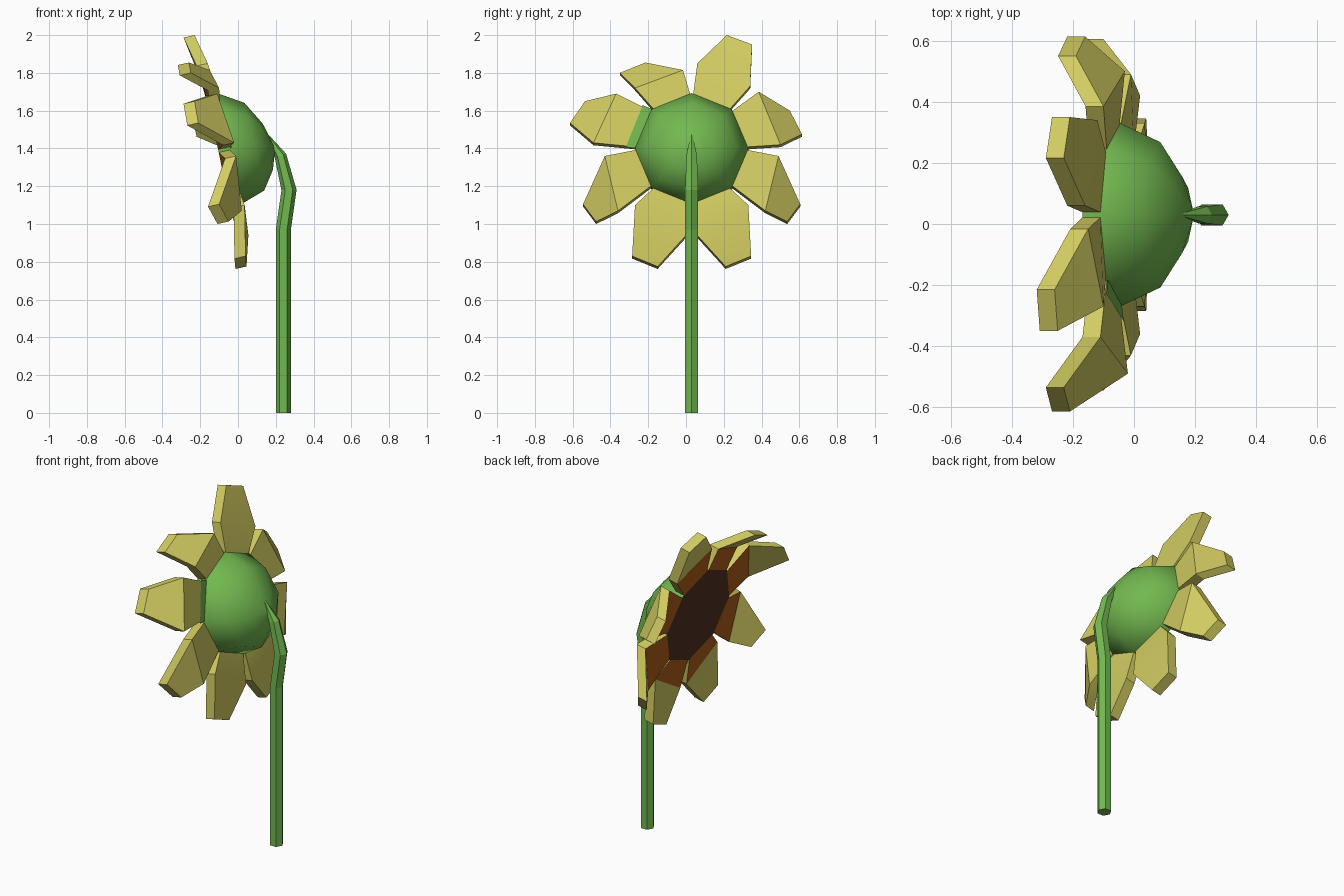
import bpy, bmesh, math
from mathutils import Vector

if "Cube" in bpy.data.objects:
    bpy.data.objects.remove(bpy.data.objects["Cube"])


def material(name, rgb):
    m = bpy.data.materials.new(name)
    m.diffuse_color = (*rgb, 1)
    m.use_nodes = True
    m.node_tree.nodes["Principled BSDF"].inputs["Base Color"].default_value = m.diffuse_color
    return m


GREEN = material("green", (0.17, 0.48, 0.08))
YELLOW = material("yellow", (0.64, 0.60, 0.12))
ORANGE = material("orange", (0.42, 0.11, 0.01))
BROWN = material("brown", (0.08, 0.03, 0.015))


def make(name, verts, faces, mats, slots=None, smooth=None):
    me = bpy.data.meshes.new(name)
    me.from_pydata([tuple(v) for v in verts], [], faces)
    for m in mats:
        me.materials.append(m)
    if slots:
        for p, s in zip(me.polygons, slots):
            p.material_index = s
    bm = bmesh.new()
    bm.from_mesh(me)
    bmesh.ops.recalc_face_normals(bm, faces=bm.faces)
    bm.to_mesh(me)
    bm.free()
    ob = bpy.data.objects.new(name, me)
    bpy.context.collection.objects.link(ob)
    if smooth:
        bpy.ops.object.select_all(action='DESELECT')
        ob.select_set(True)
        bpy.context.view_layer.objects.active = ob
        bpy.ops.object.shade_smooth_by_angle(angle=math.radians(smooth))
    return ob


def bridge(rings, n):
    return [(r * n + i, r * n + (i + 1) % n, (r + 1) * n + (i + 1) % n, (r + 1) * n + i)
            for r in range(rings - 1) for i in range(n)]


# Tilted frame of the flower head: axis points out of the back
C = Vector((-0.045, 0.03, 1.40))
AXIS = Vector((0.976, 0, 0.219))
UP = Vector((-0.219, 0, 0.976))
SIDE = Vector((0, 1, 0))
THICK = -0.06 * AXIS


def octagon(h, r, drop=0):
    return [C + AXIS * h - UP * drop
            + r * (SIDE * math.cos(j * math.pi / 4) + UP * math.sin(j * math.pi / 4))
            for j in range(8)]


# Domed green back of the head
profile = [(-0.06, 0.30, 0), (0, 0.30, 0), (0.13, 0.238, 0.02),
           (0.20, 0.125, 0.035), (0.235, 0.004, 0.05)]
dome = [v for p in profile for v in octagon(*p)]
make("flower_head", dome, bridge(5, 8) + [tuple(range(32, 40))], [GREEN], smooth=50)

# Dark seed disc on the front
make("seed_disc", octagon(-0.06, 0.30), [tuple(range(8))], [BROWN])

# Petals: shoulder, tip, tip, shoulder points of the back face
petals = [
    [(-.03, .50, 1.42), (-.16, .614, 1.475), (-.19, .55, 1.60), (-.10, .385, 1.70)],
    [(-.12, .34, 1.73), (-.21, .35, 1.95), (-.23, .216, 2.0), (-.16, .06, 1.85)],
    [(-.15, -.016, 1.815), (-.26, -.215, 1.855), (-.25, -.35, 1.80), (-.10, -.27, 1.72)],
    [(-.11, -.37, 1.69), (-.23, -.535, 1.65), (-.21, -.614, 1.535), (-.02, -.49, 1.43)],
    [(-.01, -.43, 1.36), (-.10, -.545, 1.105), (-.05, -.476, 1.013), (.02, -.36, 1.07)],
    [(.035, -.27, 1.10), (.04, -.285, .83), (.045, -.15, .775), (.055, 0, .94)],
]
# The two lower right petals mirror the lower left ones
for src in (petals[5], petals[4]):
    petals.append([(x, 0.06 - y, z) for x, y, z in reversed(src)])

rim = octagon(0, 0.30)
for k, pts in enumerate(petals):
    a, b = rim[k], rim[(k + 1) % 8]
    gap = (b - a) * 0.04
    back = [a + gap] + [Vector(p) for p in pts] + [b - gap]
    verts = back + [v + THICK for v in back]
    faces = [(0, 1, 4, 5), (1, 2, 3, 4), (6, 7, 10, 11), (7, 8, 9, 10)]
    faces += [(i, (i + 1) % 6, (i + 1) % 6 + 6, i + 6) for i in range(6)]
    make(f"petal_{k + 1}", verts, faces, [YELLOW, ORANGE],
         [0, 0, 1, 0] + [0] * 6, smooth=30)

# Small green flap at the root of one petal
root = [rim[3], Vector(petals[3][0]), Vector(petals[3][3]), rim[4]]
lift = AXIS * 0.006
flap = [root[0], root[0].lerp(root[1], 0.25), root[3].lerp(root[2], 0.22), root[3]]
make("sepal", [v + lift for v in flap], [(0, 1, 2, 3)], [GREEN])

# Six-sided bent stem, tapering into the head
path = [(.24, 0, .04), (.24, .97, .04), (.27, 1.18, .04), (.225, 1.36, .032), (.15, 1.48, .004)]
verts = []
for i, (x, z, r) in enumerate(path):
    p0, p1 = path[max(i - 1, 0)], path[min(i + 1, 4)]
    d = Vector((p1[0] - p0[0], 0, p1[1] - p0[1])).normalized()
    if i == 1:
        d = Vector((0, 0, 1))
    across = Vector((d.z, 0, -d.x))
    for j in range(6):
        t = j * math.pi / 3
        verts.append(Vector((x, 0.03, z)) + r * (across * math.cos(t) + SIDE * math.sin(t)))
make("stem", verts, bridge(5, 6) + [tuple(range(6)), tuple(range(24, 30))], [GREEN])
